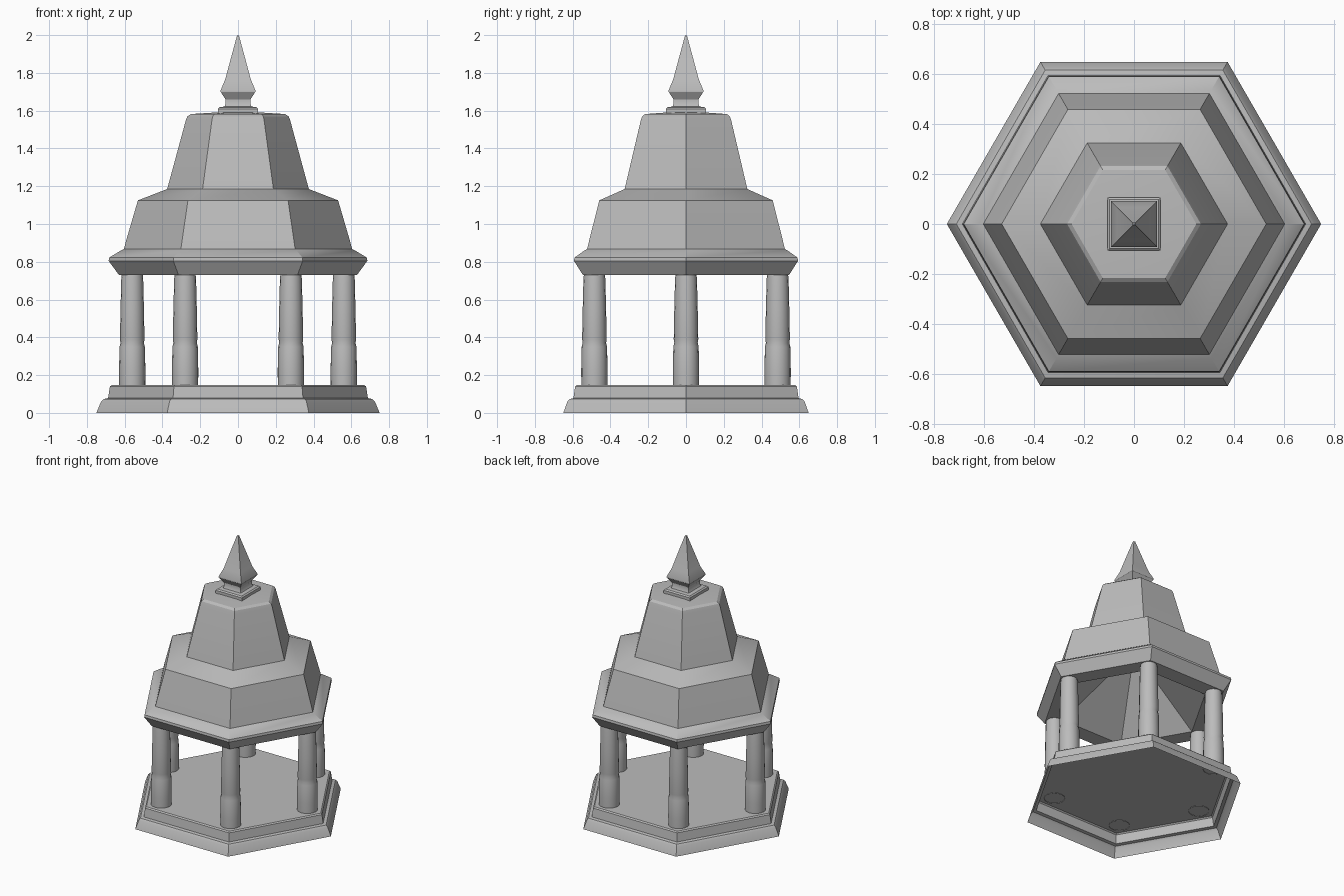
import bpy, bmesh, math

if "Cube" in bpy.data.objects:
    bpy.data.objects.remove(bpy.data.objects["Cube"])

stone = bpy.data.materials.new("grey stone")
stone.diffuse_color = (0.5, 0.5, 0.5, 1)
stone.use_nodes = True
stone.node_tree.nodes["Principled BSDF"].inputs["Base Color"].default_value = stone.diffuse_color


def loft(name, profile, sides, phase=0.0, centre=(0, 0), smooth=30):
    """Stack regular polygon rings from (radius, z) pairs; radius 0 closes to a point."""
    bm = bmesh.new()
    rings = []
    for r, z in profile:
        if r == 0:
            rings.append([bm.verts.new((centre[0], centre[1], z))])
            continue
        rings.append([bm.verts.new((centre[0] + r * math.cos(phase + 2 * math.pi * i / sides),
                                    centre[1] + r * math.sin(phase + 2 * math.pi * i / sides), z))
                      for i in range(sides)])
    for a, b in zip(rings, rings[1:]):
        for i in range(sides):
            j = (i + 1) % sides
            if len(b) == 1:
                bm.faces.new((a[i], a[j], b[0]))
            elif len(a) == 1:
                bm.faces.new((a[0], b[j], b[i]))
            else:
                bm.faces.new((a[i], a[j], b[j], b[i]))
    mesh = bpy.data.meshes.new(name)
    bm.to_mesh(mesh)
    bm.free()
    mesh.materials.append(stone)
    ob = bpy.data.objects.new(name, mesh)
    bpy.context.collection.objects.link(ob)
    bpy.ops.object.select_all(action='DESELECT')
    ob.select_set(True)
    bpy.context.view_layer.objects.active = ob
    bpy.ops.object.shade_smooth_by_angle(angle=math.radians(smooth))
    return ob


# Stepped hexagonal base, an open shell underneath
loft("stepped_base", [(0.75, 0), (0.725, 0.06), (0.712, 0.073), (0.688, 0.078),
                      (0.678, 0.14), (0.668, 0.148), (0, 0.148)], 6)

# Six two-part columns, one at each corner
for k in range(6):
    a = k * math.pi / 3
    loft(f"column_{k + 1}", [(0.069, 0.145), (0.070, 0.22), (0.067, 0.35), (0.062, 0.37),
                             (0.065, 0.39), (0.062, 0.55), (0.058, 0.71), (0.055, 0.735)],
         16, centre=(0.56 * math.cos(a), 0.56 * math.sin(a)), smooth=40)

# Two-tier roof with eave, soffit and hollow pointed ceiling
loft("tiered_roof", [(0, 1.16), (0.50, 0.73), (0.63, 0.73), (0.685, 0.805), (0.682, 0.822),
                     (0.62, 0.86), (0.604, 0.868), (0.59, 0.92), (0.53, 1.125),
                     (0.375, 1.185), (0.276, 1.55), (0.268, 1.57), (0.25, 1.582), (0, 1.598)], 6)

# Square finial with plinth, collar and spire (half widths turned into corner radii)
half = [(0.107, 1.588), (0.107, 1.61), (0.098, 1.618), (0.072, 1.622), (0.066, 1.635),
        (0.066, 1.66), (0.092, 1.70), (0.092, 1.708), (0.068, 1.765), (0.006, 1.995), (0, 2.0)]
loft("finial", [(h * math.sqrt(2), z) for h, z in half], 4, phase=math.pi / 4)
